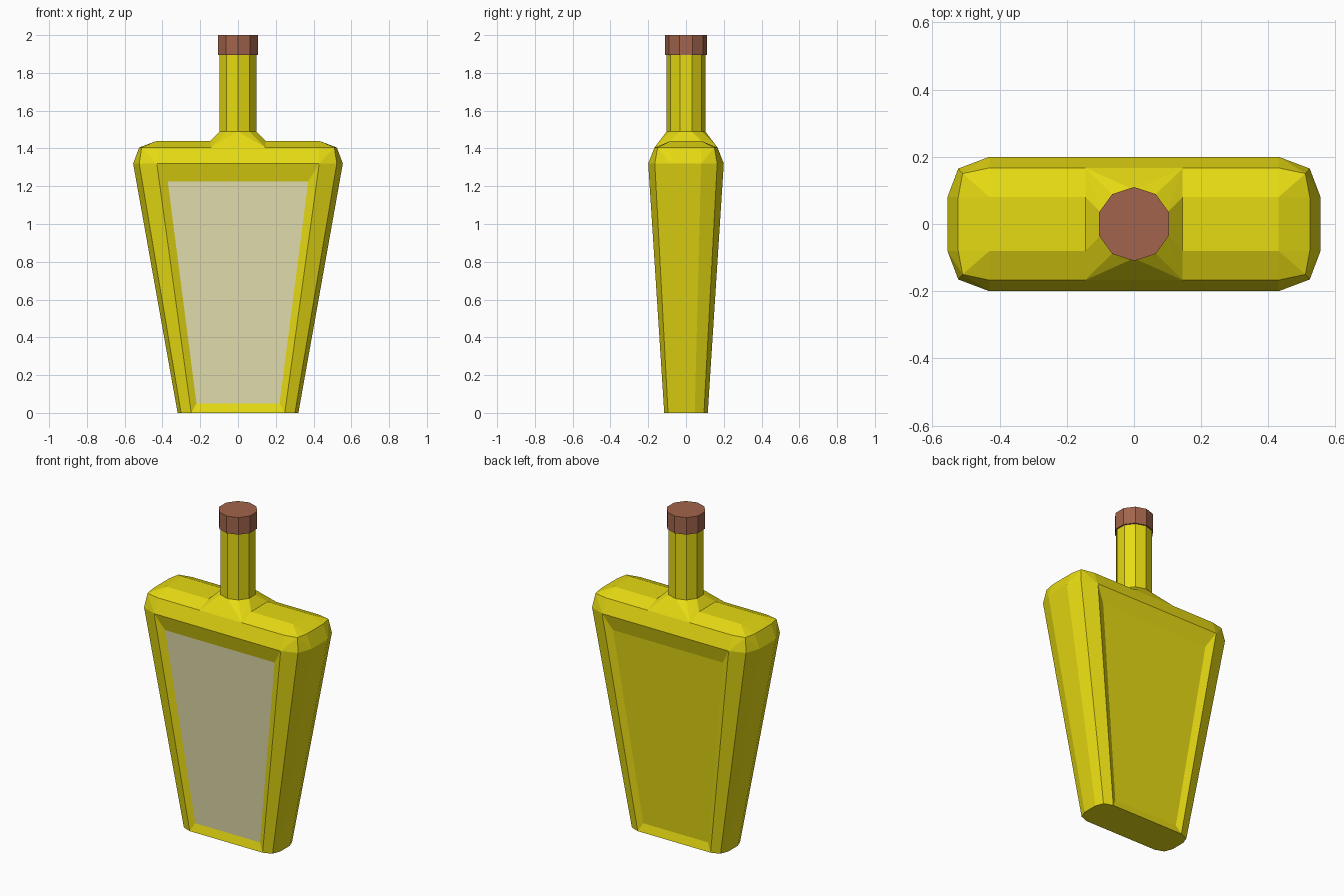
import bpy, bmesh, math
from mathutils import Vector

if "Cube" in bpy.data.objects:
    bpy.data.objects.remove(bpy.data.objects["Cube"])


def material(name, rgb):
    m = bpy.data.materials.new(name)
    m.diffuse_color = (*rgb, 1)
    m.use_nodes = True
    m.node_tree.nodes["Principled BSDF"].inputs["Base Color"].default_value = m.diffuse_color
    return m


yellow = material("yellow_glass", (0.79, 0.70, 0.006))
beige = material("beige_label", (0.79, 0.75, 0.43))
brown = material("brown_cap", (0.36, 0.127, 0.072))


def finish(bm, name, mats):
    me = bpy.data.meshes.new(name)
    bm.to_mesh(me)
    bm.free()
    for m in mats:
        me.materials.append(m)
    ob = bpy.data.objects.new(name, me)
    bpy.context.collection.objects.link(ob)
    return ob


def mirrored(quadrant, z, s=1.0):
    return [(a * x * s, b * y * s, z) for a in (1, -1) for b in (1, -1) for x, y in quadrant]


def ring(r, z, n=10):
    return [(r * math.sin(math.tau * i / n), r * math.cos(math.tau * i / n), z) for i in range(n)]


def hull(bm, points):
    vs = [bm.verts.new(p) for p in points]
    bmesh.ops.convex_hull(bm, input=vs)
    faces = list({f for v in vs for f in v.link_faces})
    bmesh.ops.recalc_face_normals(bm, faces=faces)
    return faces


# Tapered body with chamfered corners and shoulders
W = 0.145
bm = bmesh.new()
section = [(0.555, 0.08), (0.523, 0.165), (0.43, 0.2)]
hull(bm, mirrored(section, 0, 0.576) + mirrored(section, 1.32)
     + mirrored([(0.523, 0.08), (0.51, 0.15), (0.43, 0.167)], 1.405)
     + mirrored([(0.43, 0.08)], 1.44))
bmesh.ops.dissolve_limit(bm, angle_limit=math.radians(1), verts=bm.verts[:], edges=bm.edges[:])

# Shallow recessed panels, front one carries the label
for side in (-1, 1):
    face = max((f for f in bm.faces if f.normal.y * side > 0.9), key=lambda f: f.calc_area())
    bmesh.ops.inset_individual(bm, faces=[face], thickness=0.04)
    for v in face.verts:
        top = v.co.z > 0.6
        z = 1.225 if top else 0.05
        y = 0.1152 + (0.2 - 0.1152) * z / 1.32 - 0.018
        v.co = Vector((math.copysign(0.372 if top else 0.22, v.co.x), side * y, z))
    if side < 0:
        face.material_index = 1

# Open the shoulder where the neck rises
for x in (-W, W):
    fs = [f for f in bm.faces if min(v.co.z for v in f.verts) > 1.4]
    geom = fs + list({e for f in fs for e in f.edges}) + list({v for f in fs for v in f.verts})
    bmesh.ops.bisect_plane(bm, geom=geom, plane_co=(x, 0, 0), plane_no=(1, 0, 0))
gone = [f for f in bm.faces if all(v.co.z > 1.4 and abs(v.co.x) < W + 0.001 for v in f.verts)]
bmesh.ops.delete(bm, geom=gone, context='FACES')

# Sloped collar from the opening to the ten-sided neck
collar = hull(bm, mirrored([(W, 0.167)], 1.405) + mirrored([(W, 0.08)], 1.44) + ring(0.102, 1.49))
cut = [f for f in collar if f.normal.z > 0.99 or f.normal.z < -0.1 or abs(f.normal.x) > 0.99]
bmesh.ops.delete(bm, geom=cut, context='FACES')

# Neck
lo = [bm.verts.new(p) for p in ring(0.102, 1.49)]
hi = [bm.verts.new(p) for p in ring(0.102, 1.90)]
for i in range(10):
    j = (i + 1) % 10
    bm.faces.new((lo[i], lo[j], hi[j], hi[i]))
bm.faces.new(hi)
bmesh.ops.remove_doubles(bm, verts=bm.verts[:], dist=0.0005)
bmesh.ops.recalc_face_normals(bm, faces=bm.faces[:])
finish(bm, "bottle", [yellow, beige])

# Cap
bm = bmesh.new()
hull(bm, ring(0.11, 1.895) + ring(0.11, 2.0))
bmesh.ops.dissolve_limit(bm, angle_limit=math.radians(1), verts=bm.verts[:], edges=bm.edges[:])
finish(bm, "cap", [brown])
